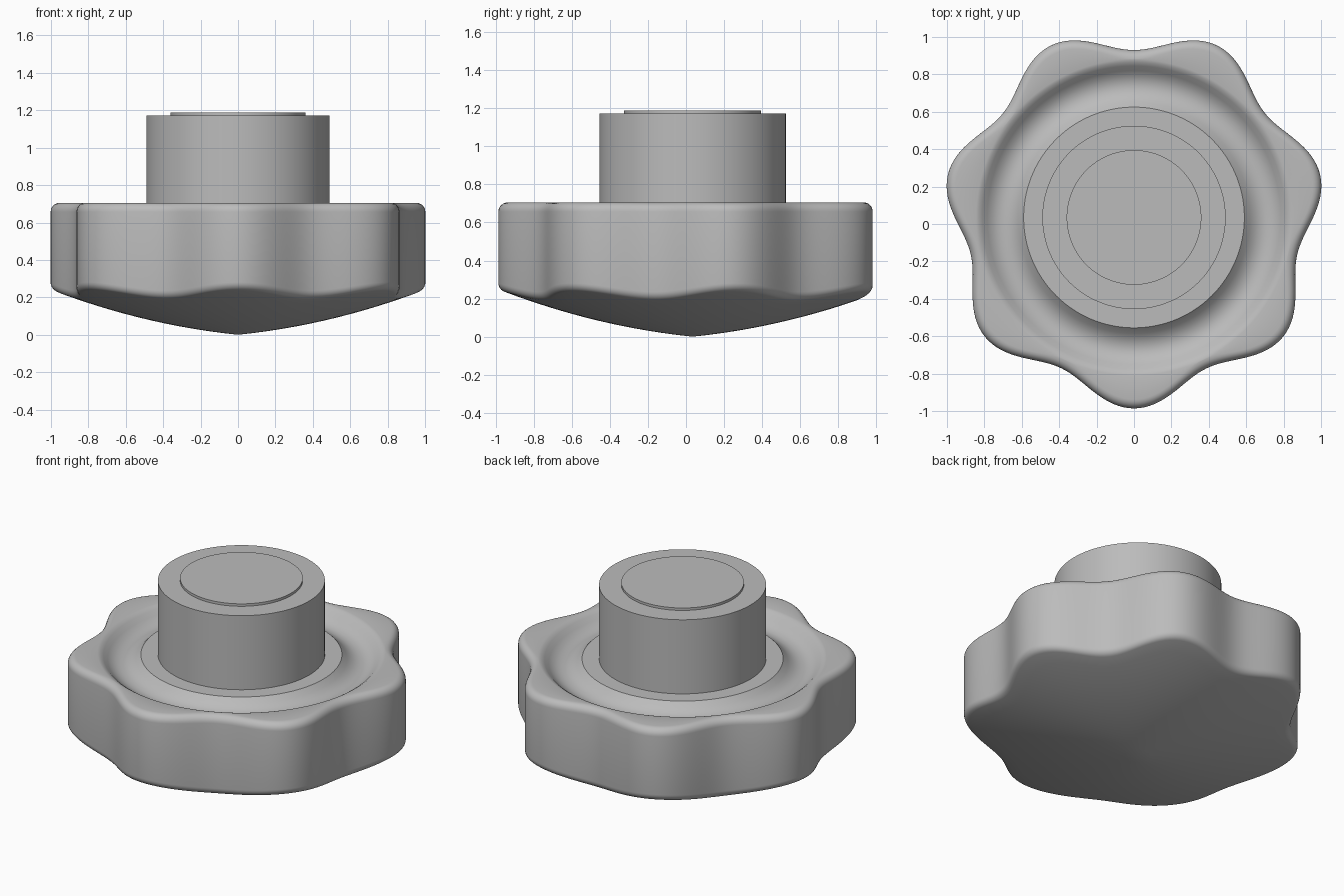
import bpy
import bmesh
from math import sin, cos, pi, radians

cube = bpy.data.objects.get("Cube")
if cube:
    bpy.data.objects.remove(cube, do_unlink=True)

CENTER_Y = 0.035
LOBES = 7
STEPS = LOBES * 32
TOP = 0.705
FILLET = 0.048

grey = bpy.data.materials.new("plain grey")
grey.use_nodes = True
grey.diffuse_color = (0.5, 0.5, 0.5, 1)
grey.node_tree.nodes["Principled BSDF"].inputs["Base Color"].default_value = (0.5, 0.5, 0.5, 1)

# Circular groove in the upper face, from the central flat to the rim
GROOVE = [(0.845, TOP), (0.83, 0.701), (0.81, 0.688), (0.785, 0.663),
          (0.755, 0.641), (0.72, 0.629), (0.685, 0.629), (0.65, 0.641),
          (0.62, 0.662), (0.59, 0.692)]


def dome(r):
    """Height of the shallow pointed underside."""
    return 0.1 * r + 0.14 * r * r


def section(rim):
    """Half section of the grip for one rim radius, bottom to top."""
    start = radians(20)
    inner = rim - FILLET + FILLET * sin(start)
    pts = [(inner * i / 12, dome(inner * i / 12)) for i in range(1, 12)]
    for i in range(7):
        a = start + (pi / 2 - start) * i / 6
        pts.append((rim - FILLET + FILLET * sin(a),
                    dome(inner) + FILLET * (cos(start) - cos(a))))
    for i in range(7):
        a = pi / 2 * i / 6
        pts.append((rim - FILLET + FILLET * cos(a), TOP - FILLET + FILLET * sin(a)))
    return pts + GROOVE


def finish(name, bm):
    bmesh.ops.recalc_face_normals(bm, faces=bm.faces)
    mesh = bpy.data.meshes.new(name)
    bm.to_mesh(mesh)
    bm.free()
    mesh.materials.append(grey)
    obj = bpy.data.objects.new(name, mesh)
    bpy.context.collection.objects.link(obj)
    obj.location.y = CENTER_Y
    return obj


def cylinder(name, radius, bottom, top):
    bm = bmesh.new()
    bmesh.ops.create_cone(bm, cap_ends=True, segments=128, radius1=radius,
                          radius2=radius, depth=top - bottom)
    bmesh.ops.translate(bm, verts=bm.verts, vec=(0, 0, (top + bottom) / 2))
    return finish(name, bm)


# Lobed grip, with one lobe pointing to the front
bm = bmesh.new()
columns = []
for s in range(STEPS):
    t = 2 * pi * s / STEPS
    rim = 0.958 + 0.063 * cos(LOBES * t)
    columns.append([bm.verts.new((r * sin(t), -r * cos(t), z)) for r, z in section(rim)])
tip = bm.verts.new((0, 0, 0))
for s, a in enumerate(columns):
    b = columns[(s + 1) % STEPS]
    bm.faces.new((tip, b[0], a[0]))
    for i in range(len(a) - 1):
        bm.faces.new((a[i], b[i], b[i + 1], a[i + 1]))
bm.faces.new([c[-1] for c in columns])
parts = [finish("lobed_grip", bm)]

# Hub and the thin disc on its end
parts.append(cylinder("hub", 0.49, 0.68, 1.172))
parts.append(cylinder("end_disc", 0.36, 1.16, 1.188))

bpy.ops.object.select_all(action="DESELECT")
for part in parts:
    part.select_set(True)
bpy.context.view_layer.objects.active = parts[0]
bpy.ops.object.shade_smooth_by_angle(angle=radians(32))
